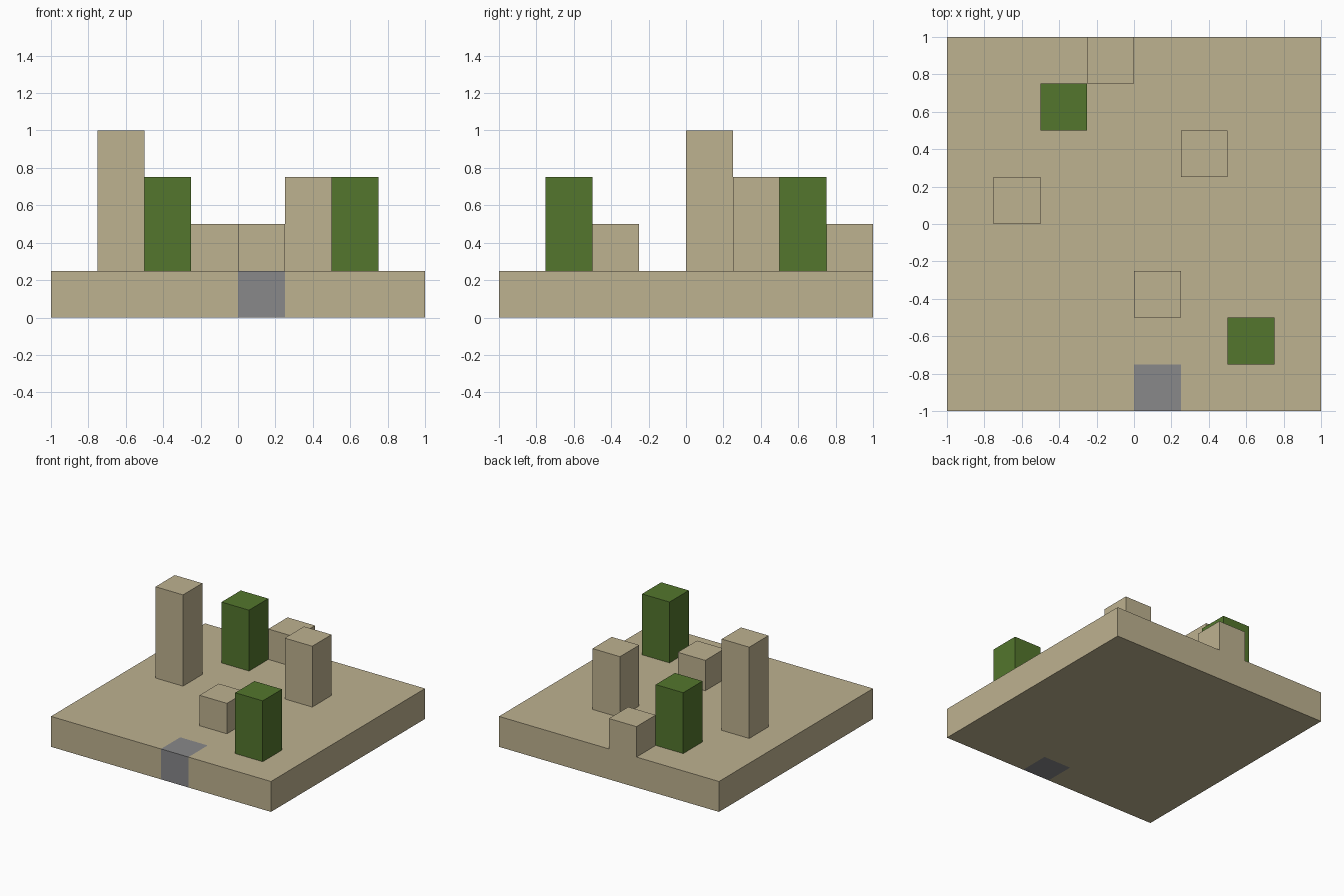
import bpy
import bmesh
from mathutils import Matrix, Vector

if "Cube" in bpy.data.objects:
    bpy.data.objects.remove(bpy.data.objects["Cube"], do_unlink=True)

UNIT = 0.25  # one block of the terrain


def make_material(name, rgb):
    mat = bpy.data.materials.new(name)
    mat.use_nodes = True
    colour = (*rgb, 1)
    mat.diffuse_color = colour
    mat.node_tree.nodes["Principled BSDF"].inputs["Base Color"].default_value = colour
    return mat


sand = make_material("sand", (0.515, 0.445, 0.279))
green = make_material("cactus_green", (0.087, 0.181, 0.026))
grey = make_material("stone_grey", (0.246, 0.246, 0.254))


def box_mesh(low, high):
    low, high = Vector(low), Vector(high)
    bm = bmesh.new()
    matrix = Matrix.Translation((low + high) / 2) @ Matrix.Diagonal((*(high - low), 1))
    bmesh.ops.create_cube(bm, size=1, matrix=matrix)
    return bm


def finish(bm, name, *materials):
    mesh = bpy.data.meshes.new(name)
    bm.to_mesh(mesh)
    bm.free()
    for mat in materials:
        mesh.materials.append(mat)
    obj = bpy.data.objects.new(name, mesh)
    bpy.context.collection.objects.link(obj)


# Ground slab, cut so that one edge block can be stone
bm = box_mesh((-1, -1, 0), (1, 1, UNIT))
for point, normal in (((0, 0, 0), (1, 0, 0)),
                      ((UNIT, 0, 0), (1, 0, 0)),
                      ((0, UNIT - 1, 0), (0, 1, 0))):
    bmesh.ops.bisect_plane(bm, geom=bm.verts[:] + bm.edges[:] + bm.faces[:],
                           plane_co=point, plane_no=normal)
for face in bm.faces:
    centre = face.calc_center_median()
    if 0 < centre.x < UNIT and centre.y < UNIT - 1:
        face.material_index = 1
finish(bm, "ground_slab", sand, grey)


# Columns standing on the slab: grid column, grid row, height in blocks
def column(name, col, row, height, mat):
    x, y = col * UNIT, row * UNIT
    bm = box_mesh((x, y, UNIT), (x + UNIT, y + UNIT, UNIT * (1 + height)))
    hidden = [f for f in bm.faces if f.normal.z < -0.5]
    bmesh.ops.delete(bm, geom=hidden, context="FACES")
    finish(bm, name, mat)


column("tall_sand_column", -3, 0, 3, sand)
column("medium_sand_column", 1, 1, 2, sand)
column("front_sand_block", 0, -2, 1, sand)
column("back_sand_block", -1, 3, 1, sand)
column("back_cactus", -2, 2, 2, green)
column("front_cactus", 2, -3, 2, green)
